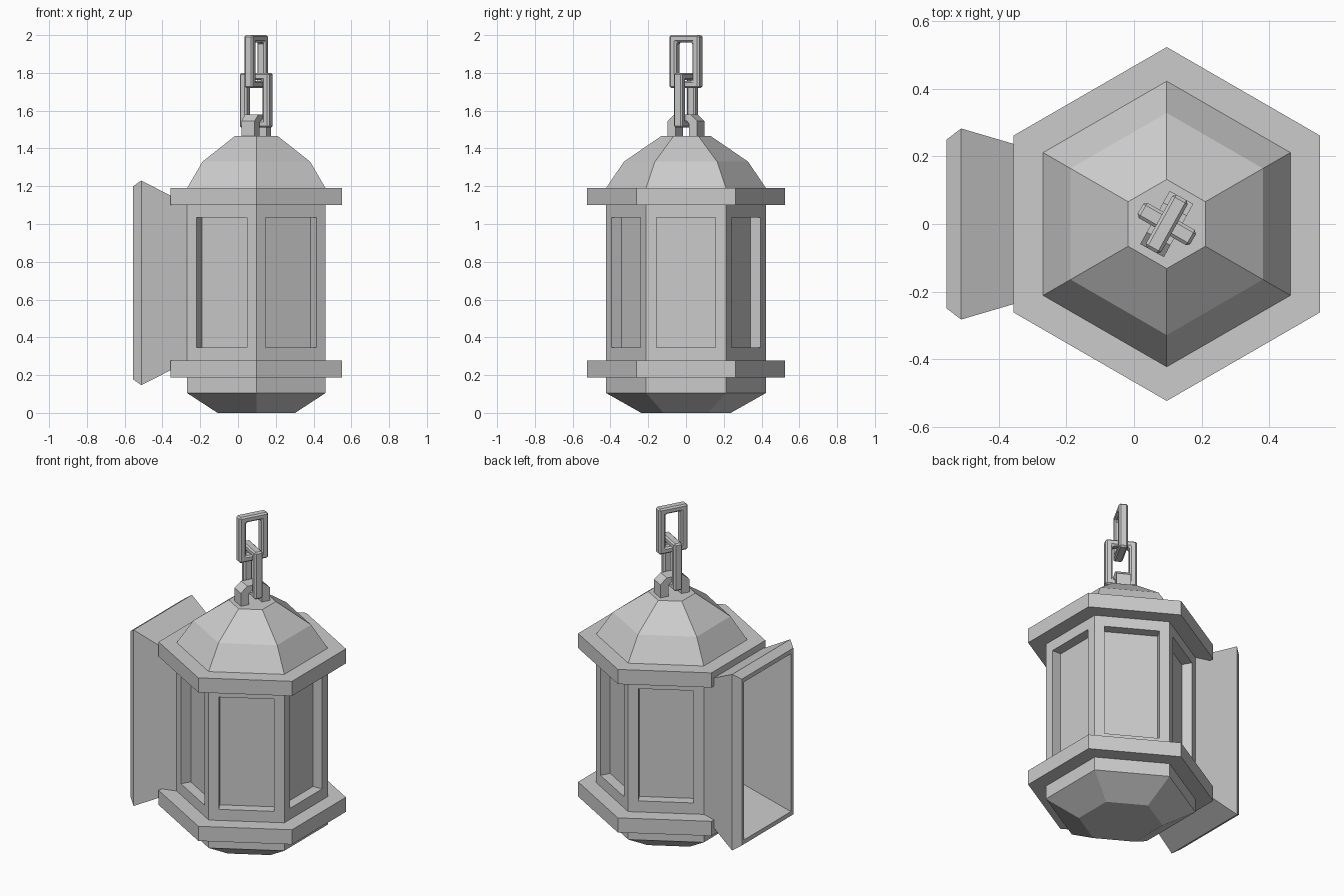
import bpy, bmesh
from math import pi, sin, cos, radians
from mathutils import Matrix, Vector

if "Cube" in bpy.data.objects:
    bpy.data.objects.remove(bpy.data.objects["Cube"])

CX = 0.097  # lantern axis


def finish(bm, name, matrix=None, bevel=0):
    bmesh.ops.remove_doubles(bm, verts=bm.verts, dist=1e-4)
    bmesh.ops.recalc_face_normals(bm, faces=bm.faces)
    me = bpy.data.meshes.new(name)
    if matrix:
        bm.transform(matrix)
    bm.to_mesh(me)
    bm.free()
    ob = bpy.data.objects.new(name, me)
    bpy.context.collection.objects.link(ob)
    if bevel:
        m = ob.modifiers.new("edge_bevel", 'BEVEL')
        m.width, m.segments = bevel, 1
    return ob


def loft(bm, rings, cap_start=False, cap_end=False, loop=False):
    """Skin a list of equal-length point rings with quads."""
    vr = [[bm.verts.new(p) for p in r] for r in rings]
    n = len(vr[0])
    pairs = list(zip(vr, vr[1:])) + ([(vr[-1], vr[0])] if loop else [])
    for a, b in pairs:
        for i in range(n):
            j = (i + 1) % n
            bm.faces.new((a[i], a[j], b[j], b[i]))
    if cap_start:
        bm.faces.new(vr[0][::-1])
    if cap_end:
        bm.faces.new(vr[-1])


def hex_part(name, profile):
    """Six-sided turned part from (corner radius, z) pairs."""
    bm = bmesh.new()
    loft(bm, [[Vector((r * cos(pi / 2 + k * pi / 3), r * sin(pi / 2 + k * pi / 3), z))
               for k in range(6)] for r, z in profile], True, True)
    return finish(bm, name, Matrix.Translation((CX, 0, 0)))


def side_panel(bm, steps, angle):
    """Nested rectangles (half width, z low, z high, distance from axis) on one side."""
    rot = Matrix.Rotation(angle, 3, 'Z')
    loft(bm, [[rot @ Vector(p) for p in
               ((d, -w, a), (d, w, a), (d, w, b), (d, -w, b))]
              for w, a, b, d in steps], cap_end=True)


# base and roof, each with its rim
hex_part("base", [(.237, 0), (.423, .105), (.423, .187), (.524, .187),
                  (.524, .277), (.40, .277)])
hex_part("roof", [(.40, 1.10), (.524, 1.10), (.524, 1.19), (.423, 1.19),
                  (.329, 1.33), (.132, 1.465)])

# body: five recessed windows and one flared open hood on the left
window = [(.2115, .27, 1.105, .3663), (.155, .345, 1.035, .3663), (.155, .345, 1.035, .306)]
hood = [(.2115, .27, 1.105, .3663), (.283, .147, 1.23, .609), (.25, .177, 1.20, .652),
        (.227, .203, 1.174, .652), (.155, .345, 1.035, .306)]
bm = bmesh.new()
for k in range(6):
    side_panel(bm, hood if k == 3 else window, k * pi / 3)
finish(bm, "body", Matrix.Translation((CX, 0, 0)))


# chain links
def link(name, z0, z1, angle, w=.09, t=.026, bar=.042):
    def rect(inset, y):
        x, a, b = w - inset, z0 + inset * .9, z1 - inset * .9
        return [Vector(p) for p in ((-x, y, a), (x, y, a), (x, y, b), (-x, y, b))]
    bm = bmesh.new()
    loft(bm, [rect(0, -t), rect(0, t), rect(bar, t), rect(bar, -t)], loop=True)
    finish(bm, name, Matrix.Translation((CX, 0, 0)) @ Matrix.Rotation(radians(angle), 4, 'Z'), .009)


link("upper_link", 1.72, 2.0, 61)
link("lower_link", 1.51, 1.80, -30)

# hanging loop on the roof
outer = [(-.09, 1.45), (-.09, 1.545), (-.05, 1.58), (.05, 1.58), (.09, 1.545), (.09, 1.45)]
inner = [(-.04, 1.45), (-.04, 1.53), (-.025, 1.548), (.025, 1.548), (.04, 1.53), (.04, 1.45)]
bm = bmesh.new()
loft(bm, [[Vector((p[0], -.04, p[1])), Vector((p[0], .04, p[1])),
           Vector((q[0], .04, q[1])), Vector((q[0], -.04, q[1]))]
          for p, q in zip(outer, inner)], True, True)
finish(bm, "hanging_loop", Matrix.Translation((CX, 0, 0)) @ Matrix.Rotation(radians(61), 4, 'Z'))
